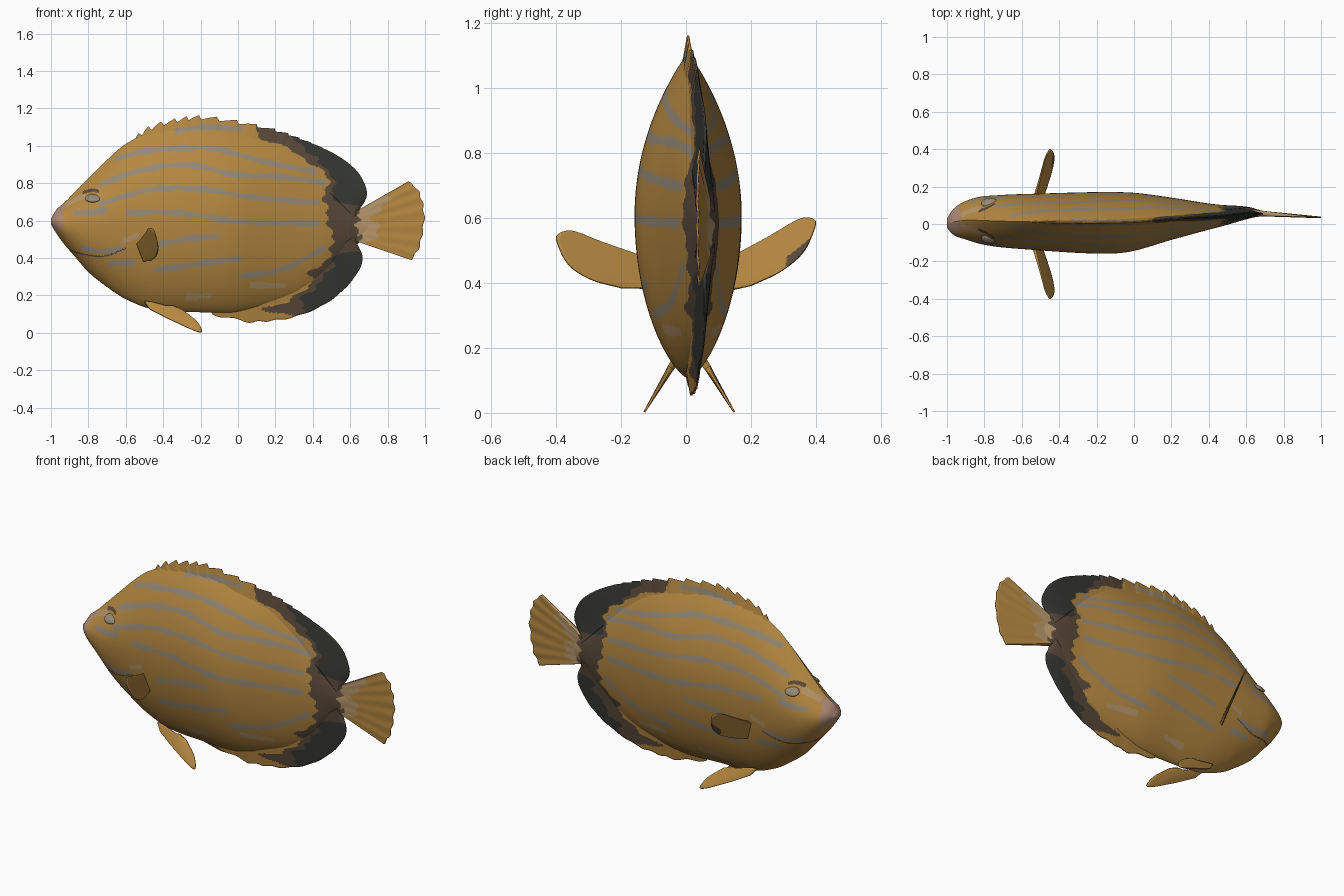
import bpy, bmesh, math
from mathutils import Vector

if "Cube" in bpy.data.objects:
    bpy.data.objects.remove(bpy.data.objects["Cube"])

# ---- colours ----
PALETTE = {
    "ochre": (.46, .245, .052), "stripe_grey": (.3, .25, .18), "brown": (.1, .066, .042),
    "charcoal": (.038, .04, .033), "tan": (.46, .3, .14), "lip_pink": (.4, .24, .17),
}
MATS = []
for label, rgb in PALETTE.items():
    m = bpy.data.materials.new(label)
    m.use_nodes = True
    m.diffuse_color = (*rgb, 1)
    bsdf = m.node_tree.nodes["Principled BSDF"]
    bsdf.inputs["Base Color"].default_value = (*rgb, 1)
    bsdf.inputs["Roughness"].default_value = .8
    MATS.append(m)
OCHRE, GREY, BROWN, CHARCOAL, TAN, PINK = range(len(MATS))


def curve(pts, x):
    """Smooth value at x through sorted (x, value) points."""
    x = min(max(x, pts[0][0]), pts[-1][0])
    i = 0
    while i < len(pts) - 2 and x > pts[i + 1][0]:
        i += 1

    def slope(k):
        a, b = pts[max(k - 1, 0)], pts[min(k + 1, len(pts) - 1)]
        return (b[1] - a[1]) / (b[0] - a[0])
    (xa, a), (xb, b) = pts[i], pts[i + 1]
    d = xb - xa
    t = (x - xa) / d
    s = t * t * (3 - 2 * t)
    return a + (b - a) * s + d * t * (1 - t) * ((1 - t) * slope(i) - t * slope(i + 1))


# ---- body shape: back, belly, half thickness and spine bend along x ----
BACK = [(-1, .61), (-.97, .66), (-.93, .695), (-.87, .755), (-.8, .825), (-.7, .925), (-.6, 1.01),
        (-.45, 1.08), (-.2, 1.11), (0, 1.08), (.2, 1.03), (.35, .95), (.5, .82), (.6, .7),
        (.66, .65), (.75, .62)]
BELLY = [(-1, .58), (-.97, .53), (-.93, .475), (-.87, .405), (-.8, .325), (-.7, .245), (-.6, .18),
         (-.45, .125), (-.2, .11), (0, .11), (.2, .16), (.35, .22), (.5, .33), (.6, .44),
         (.66, .49), (.75, .52)]
THICK = [(-1, .025), (-.97, .065), (-.92, .095), (-.8, .13), (-.5, .152), (-.15, .165), (0, .155),
         (.2, .113), (.4, .07), (.6, .034), (.67, .018), (.75, .004)]
SPINE = [(-1, .005), (-.9, .02), (-.7, .015), (-.1, .007), (.2, .028), (.45, .043), (.62, .06),
         (.72, .052), (1, .035)]


def half(x, z):
    lo, hi = curve(BELLY, x), curve(BACK, x)
    t = (2 * z - hi - lo) / (hi - lo)
    return curve(THICK, x) * max(0, 1 - t * t) ** (.95 if t > 0 else .7)


# ---- colour rules ----
STRIPES = [
    [(-.34, 1.08), (-.15, 1.1), (.02, 1.09)],
    [(-.66, .93), (-.5, .97), (-.26, .99), (-.1, .98), (.12, .92), (.42, .86)],
    [(-.74, .79), (-.6, .845), (-.42, .89), (-.23, .895), (-.04, .85), (.28, .83), (.47, .8)],
    [(-.74, .69), (-.52, .755), (-.36, .775), (-.17, .765), (.07, .727), (.44, .695)],
    [(-.6, .64), (-.36, .645), (-.2, .625), (0, .595), (.44, .585)],
    [(-.44, .47), (-.28, .5), (-.1, .52)],
    [(-.45, .335), (-.2, .37), (.02, .4)],
    [(0, .3), (.25, .345), (.47, .46)],
    [(-.84, .455), (-.72, .435), (-.62, .45)],
    [(-.7, .37), (-.55, .375)],
    [(-.88, .64), (-.78, .645), (-.7, .66)],
]
JAW = [(-.93, .455), (-.85, .425), (-.72, .41), (-.6, .45)]
BROW = [(-.83, .75), (-.78, .763), (-.74, .755)]
TAN_MARKS = [[(-.92, .685), (-.82, .735)], [(-.62, .49), (-.53, .52)], [(-.28, .19), (-.14, .2)],
             [(.06, .255), (.25, .25)]]
BROWN_EDGE = [(.08, .34), (.125, .14), (.17, .27), (.25, .38), (.36, .42), (.42, .5), (.6, .48),
              (.7, .45), (.78, .47), (.88, .44), (.97, .29), (1.05, .1), (1.1, .12)]
DARK_EDGE = [(.08, .37), (.18, .36), (.25, .41), (.35, .5), (.42, .54), (.46, .8), (.65, .8),
             (.7, .55), (.8, .51), (.88, .47), (.97, .37), (1.05, .3), (1.1, .34)]


def near(path, along, value, width):
    return path[0][0] < along < path[-1][0] and abs(value - curve(path, along)) < width


def skin(c, n):
    x, z = c.x, c.z
    ragged = .014 * math.sin(43 * z + 9 * x) + .012 * math.sin(97 * z + 5) + .01 * math.sin(31 * x)
    # the left and right flanks carry slightly different dark patches
    far_side = (-.035 if z > .6 else .05) if c.y > curve(SPINE, x) else 0
    if x > curve(DARK_EDGE, z) + ragged + far_side:
        return CHARCOAL
    if x > curve(BROWN_EDGE, z) + ragged:
        return TAN if x > .64 + ragged and .47 < z < .66 else BROWN
    if x < -.94 + ragged / 2 and z > .55:
        return PINK
    if near(JAW, x, z, .004) or near(BROW, x, z, .008):
        return BROWN
    width = .015 + .003 * math.sin(29 * x + 17 * z)
    if any(near(s, x, z, width) for s in TAN_MARKS):
        return TAN
    return GREY if any(near(s, x, z, width) for s in STRIPES) else OCHRE


def tail_skin(c, n):
    ragged = .03 * math.sin(38 * c.z) + .02 * math.sin(90 * c.z)
    if c.x < .65 + ragged / 2:
        return BROWN
    return TAN if c.x < .735 + ragged + .3 * (c.z - .57) else OCHRE


def pectoral_skin(c, n):
    return BROWN if c.y > .31 and c.z < .215 + .85 * c.y else OCHRE


def plain(c, n):
    return OCHRE


def make(name, verts, faces, rule):
    bm = bmesh.new()
    vs = [bm.verts.new(v) for v in verts]
    for f in faces:
        bm.faces.new([vs[i] for i in f])
    bmesh.ops.recalc_face_normals(bm, faces=bm.faces)
    for f in bm.faces:
        f.material_index = rule(f.calc_center_median(), f.normal)
        f.smooth = True
    mesh = bpy.data.meshes.new(name)
    bm.to_mesh(mesh)
    bm.free()
    for m in MATS:
        mesh.materials.append(m)
    bpy.context.collection.objects.link(bpy.data.objects.new(name, mesh))


def tube_faces(rings, around):
    faces = [(i * around + j, i * around + (j + 1) % around,
              (i + 1) * around + (j + 1) % around, (i + 1) * around + j)
             for i in range(rings - 1) for j in range(around)]
    return faces + [tuple(range(around)), tuple(range((rings - 1) * around, rings * around))]


# ---- body: lens-shaped rings from snout to tail root ----
RINGS, AROUND = 240, 320
verts = []
for i in range(RINGS):
    u = i / (RINGS - 1)
    x = -1 + 1.75 * (.8 * u + .2 * u * u)
    lo, hi = curve(BELLY, x), curve(BACK, x)
    for j in range(AROUND):
        a = 2 * math.pi * (j + .5) / AROUND
        z = (lo + hi) / 2 + (hi - lo) / 2 * math.sin(a)
        side = math.copysign(1, math.cos(a))
        verts.append((x, curve(SPINE, x) + side * half(x, z), z))
make("body", verts, tube_faces(RINGS, AROUND), skin)


def path_point(pts, u):
    s = u * (len(pts) - 1)
    return Vector([curve([(i, p[k]) for i, p in enumerate(pts)], s) for k in range(3)])


def fin(name, root, edge, rule, thick, across=(0, 1, 0), cols=60, rows=12, teeth=None, ripple=0):
    """Tapered blade between a root line and an outer edge line."""
    across = Vector(across).normalized()
    verts = []
    for i in range(cols):
        u = i / (cols - 1)
        a, b = path_point(root, u), path_point(edge, u)
        if teeth:
            b = b + (b - a).normalized() * teeth(u)
        line = [(r / rows, 1) for r in range(rows + 1)]
        line += [(v, -1) for v, _ in reversed(line)]
        for v, side in line:
            h = thick * (1 - v) + .003
            wave = ripple * v * math.sin(u * 40)
            verts.append(a.lerp(b, v) + across * (side * h + wave))
    make(name, verts, tube_faces(cols, 2 * rows + 2), rule)


def upright(pts):
    return [(x, curve(SPINE, x), z) for x, z in pts]


# ---- median fins ----
def spines(u):
    fade = max(0, 1 - u / .6)
    return .026 * min(1, 2 * fade) * ((u * 24) % 1 - .6)


fin("dorsal_fin",
    upright([(-.5, .95), (-.42, 1), (-.3, 1.02), (-.18, 1.02), (0, 1), (.15, .95), (.25, .92),
             (.33, .87), (.42, .8), (.5, .74), (.55, .69), (.58, .66), (.62, .62)]),
    upright([(-.57, 1.03), (-.47, 1.1), (-.33, 1.14), (-.2, 1.155), (0, 1.13), (.2, 1.085),
             (.33, 1.04), (.45, .99), (.56, .93), (.64, .86), (.683, .78), (.685, .72), (.64, .645)]),
    skin, .026, cols=240, rows=24, teeth=spines)

fin("anal_fin",
    upright([(-.1, .2), (.05, .22), (.2, .25), (.3, .3), (.4, .36), (.5, .42), (.56, .47),
             (.6, .5), (.62, .52)]),
    upright([(-.14, .1), (.05, .06), (.17, .065), (.3, .085), (.45, .145), (.57, .235),
             (.65, .34), (.665, .41), (.64, .47)]),
    skin, .026, cols=160, rows=24, teeth=lambda u: .007 * math.sin(u * 60) * (1 - u) ** 2)

fin("tail_fin",
    upright([(.63, .65), (.62, .61), (.62, .57), (.62, .53), (.63, .49)]),
    upright([(.91, .81), (.96, .765), (.985, .7), (.996, .62), (.985, .53), (.965, .45), (.925, .39)]),
    tail_skin, .014, cols=120, rows=40, teeth=lambda u: .004 * math.sin(u * 40), ripple=.0015)

# ---- paired fins and eyes ----
for s, side in ((-1, "right"), (1, "left")):
    def pectoral(pts):
        return [(-.52 + .42 * (y - .165) + .42 * (.48 - z), s * y,
                 z + (.2 * (y - .165) if s > 0 else 0)) for y, z in pts]

    fin(side + "_pectoral_fin",
        pectoral([(.12, .475), (.12, .45), (.12, .43), (.12, .41), (.12, .385)]),
        pectoral([(.27, .53), (.35, .56), (.395, .55), (.395, .52), (.36, .455), (.29, .41), (.2, .385)]),
        pectoral_skin, .006, across=(.9, -.4 * s, .35), rows=24)

    def pelvic(pts):
        return [(x, s * (.05 + .6 * (.15 - z)) + .01, z) for x, z in pts]

    fin(side + "_pelvic_fin",
        pelvic([(-.5, .165), (-.46, .16), (-.42, .15), (-.38, .14), (-.35, .14)]),
        pelvic([(-.47, .125), (-.34, .06), (-.2, .003), (-.22, .06), (-.3, .125)]),
        plain, .008, across=(0, 1, .6 * s))

    x, z = -.775, .72
    bpy.ops.mesh.primitive_uv_sphere_add(
        segments=24, ring_count=12, location=(x, curve(SPINE, x) + s * half(x, z), z))
    eye = bpy.context.object
    eye.name = side + "_eye"
    eye.scale = (.042, .012, .03)
    eye.rotation_euler = (s * .8, 0, s * .15)
    eye.data.materials.append(MATS[GREY])
    bpy.ops.object.shade_smooth()
